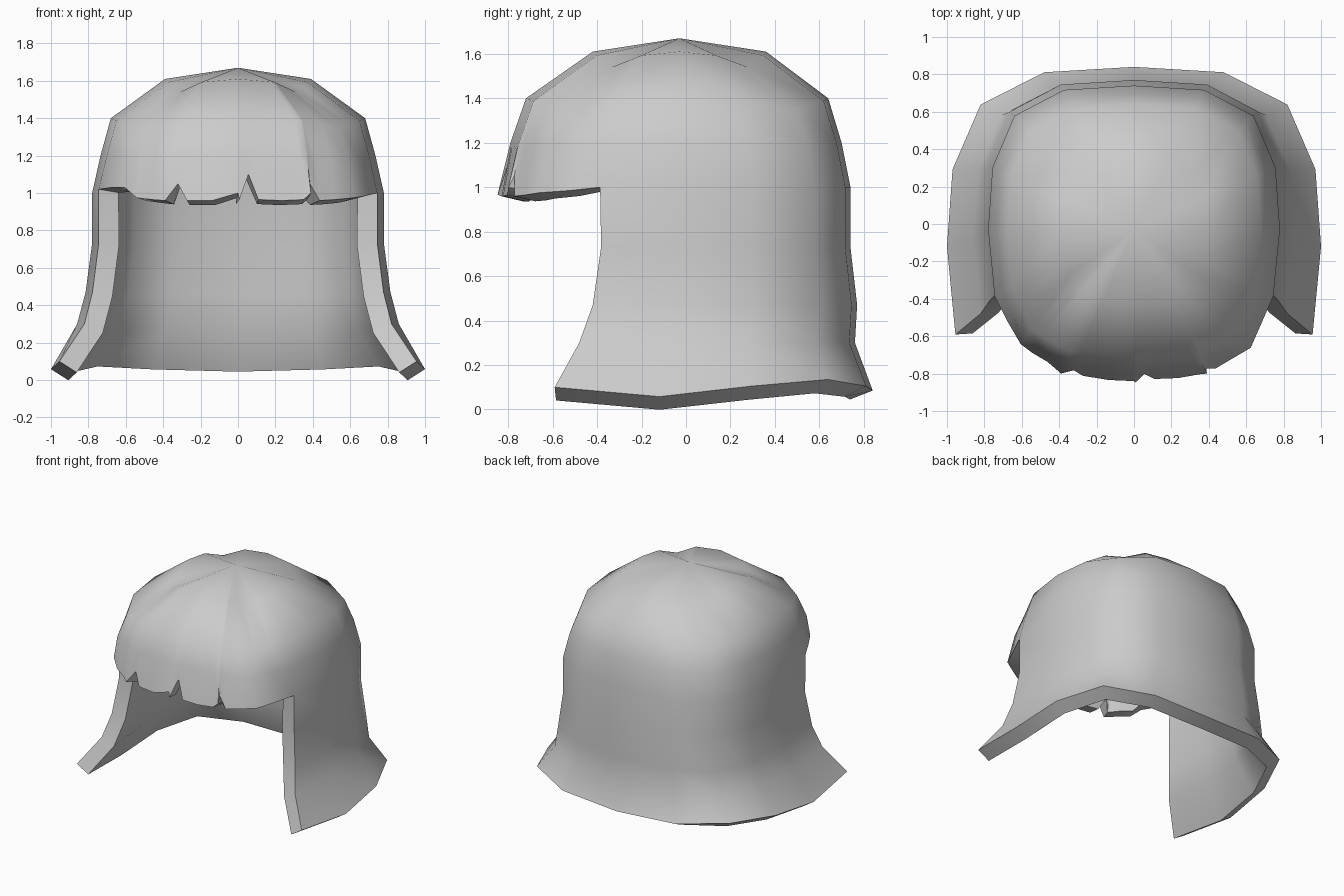
import bpy, math

if "Cube" in bpy.data.objects:
    bpy.data.objects.remove(bpy.data.objects["Cube"])

# Half cross-section, back centre (u=0) -> side (u=4) -> front centre (u=8)
SECTION = [(0, 1), (.48, .97), (.82, .79), (.97, .43), (1, 0),
           (.955, -.44), (.8, -.78), (.5, -.95), (0, -1)]
DROP = [0, .25, 1, .25, 0, .25, 1, .25, 0]
HEM_Z = [.085, .105, .135, .105, .058, .1, .1, .1, .1]

# Rings from hem to crown: half width, centre y, back reach, front reach, z, corner drop
RINGS = [(1.0, -.12, .96, 1.07, 0, 0),
         (.86, -.08, .84, .91, .3, 0),
         (.815, -.05, .82, .84, .47, 0),
         (.78, -.03, .77, .80, .73, 0),
         (.78, -.03, .77, .81, 1.0, 0),
         (.735, -.035, .735, .755, 1.2, .01),
         (.68, -.04, .68, .68, 1.4, .05),
         (.39, -.03, .39, .39, 1.61, .07)]
BROW = 4
# Ragged fringe edge: position around the ring -> (height, inward scale)
FRINGE = {5: (1.0, 1), 5.5: (.985, 1), 6: (.975, 1), 6.45: (.965, 1), 6.8: (.96, 1),
          6.97: (1.05, .97), 7.1: (.965, 1), 7.4: (.96, 1.01), 7.72: (.965, 1),
          7.85: (1.1, .96), 7.98: (.965, 1.01), 8.35: (.96, 1.01), 8.7: (.96, 1),
          8.85: (1.05, .97), 9: (.96, 1), 9.35: (.965, .98), 9.7: (.975, .98),
          10: (1.03, .97), 10.5: (1.03, .99), 11: (1.02, 1)}
COLS = sorted(set(range(16)) | set(FRINGE))


def lerp_table(table, u):
    i = min(int(u), 7)
    return table[i] + (table[i + 1] - table[i]) * (u - i)


def ring_point(r, u):
    half, cy, back, front, z, drop = RINGS[r]
    v, sign = (u, 1) if u <= 8 else (16 - u, -1)
    x = lerp_table([p[0] for p in SECTION], v) * half * sign
    y = lerp_table([p[1] for p in SECTION], v)
    y *= back if y > 0 else front
    z = lerp_table(HEM_Z, v) if r == 0 else z - drop * lerp_table(DROP, v)
    if r == BROW and u in FRINGE:
        z, s = FRINGE[u]
        x, y = x * s, y * s
    return (x, cy + y, z)


# Outer hair surface, with the face opening left out below the brow
verts, faces, index = [], [], {}
for r in range(len(RINGS)):
    for u in COLS:
        if r >= BROW or u <= 5 or u >= 11:
            index[r, u] = len(verts)
            verts.append(ring_point(r, u))
apex = len(verts)
verts.append((0, -.03, 1.67))
top = len(RINGS) - 1
for a, b in zip(COLS, COLS[1:] + COLS[:1]):
    for r in range(top):
        if r < BROW and 5 <= a < 11:
            continue
        faces.append((index[r, a], index[r + 1, a], index[r + 1, b], index[r, b]))
    faces.append((index[top, a], apex, index[top, b]))

mesh = bpy.data.meshes.new("hair_shell")
mesh.from_pydata(verts, [], faces)
hair = bpy.data.objects.new("hair_shell", mesh)
bpy.context.collection.objects.link(hair)

# Wall thickness, thinner at the crown
group = hair.vertex_groups.new(name="wall")
for i, v in enumerate(verts):
    group.add([i], .6 if v[2] > 1.25 else 1, 'REPLACE')
wall = hair.modifiers.new("wall", 'SOLIDIFY')
wall.thickness = .11
wall.offset = -1
wall.vertex_group = "wall"

# Apply the wall, then smooth with crisp rims
bpy.context.view_layer.objects.active = hair
hair.select_set(True)
bpy.ops.object.modifier_apply(modifier="wall")
bpy.ops.object.shade_smooth_by_angle(angle=math.radians(45))
